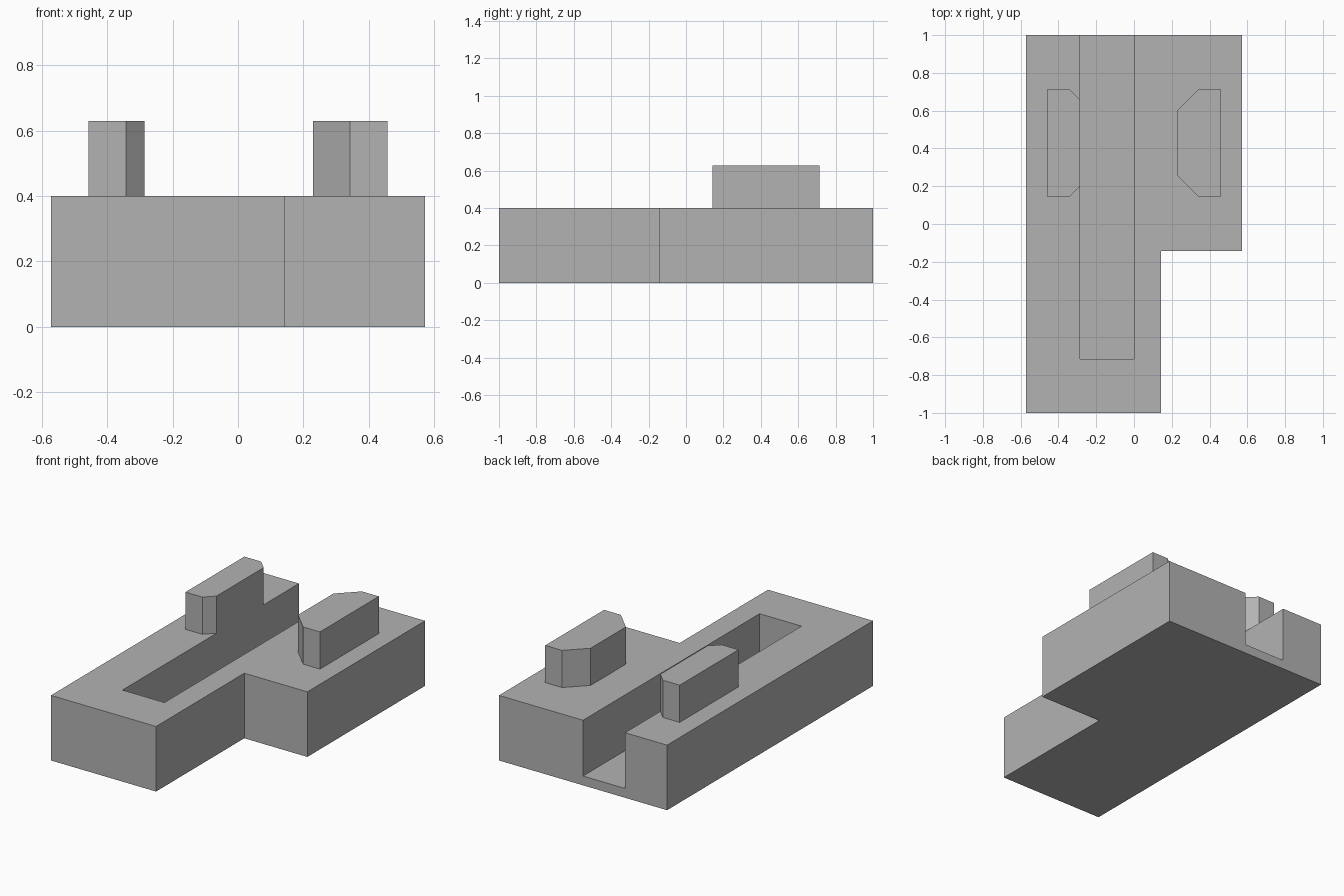
import bpy
import bmesh

U = 2 / 70  # design grid step

cube = bpy.data.objects.get("Cube")
if cube:
    bpy.data.objects.remove(cube, do_unlink=True)

grey = bpy.data.materials.new("plain grey")
grey.use_nodes = True
colour = (0.45, 0.45, 0.45, 1)
grey.diffuse_color = colour
grey.node_tree.nodes["Principled BSDF"].inputs["Base Color"].default_value = colour


def prism(name, outline, bottom, top):
    """Extrude a plan outline, given in grid steps, between two heights."""
    bm = bmesh.new()
    base = bm.faces.new([bm.verts.new((x * U, y * U, bottom * U)) for x, y in outline])
    result = bmesh.ops.extrude_face_region(bm, geom=[base])
    raised = [v for v in result["geom"] if isinstance(v, bmesh.types.BMVert)]
    bmesh.ops.translate(bm, verts=raised, vec=(0, 0, (top - bottom) * U))
    bmesh.ops.recalc_face_normals(bm, faces=bm.faces)
    mesh = bpy.data.meshes.new(name)
    bm.to_mesh(mesh)
    bm.free()
    mesh.materials.append(grey)
    obj = bpy.data.objects.new(name, mesh)
    bpy.context.collection.objects.link(obj)
    return obj


def cut(obj, cutter):
    mod = obj.modifiers.new("slot", 'BOOLEAN')
    mod.operation = 'DIFFERENCE'
    mod.solver = 'EXACT'
    mod.object = cutter


# L-shaped base block
base = prism("base_block", [(-20, -35), (5, -35), (5, -5), (20, -5), (20, 35), (-20, 35)], 0, 14)

# Chamfered guide posts, mirrored across the middle
post = [(8, 9), (12, 5), (16, 5), (16, 25), (12, 25), (8, 21)]
left_post = prism("left_post", post, 14, 22)
right_post = prism("right_post", [(-x, y) for x, y in post], 14, 22)

# Slot open at the back, which also trims the right post
slot = prism("slot_cutter", [(-10, -25), (0, -25), (0, 40), (-10, 40)], 2, 30)
slot.hide_render = True
slot.hide_viewport = True
slot.display_type = 'WIRE'
cut(base, slot)
cut(right_post, slot)
